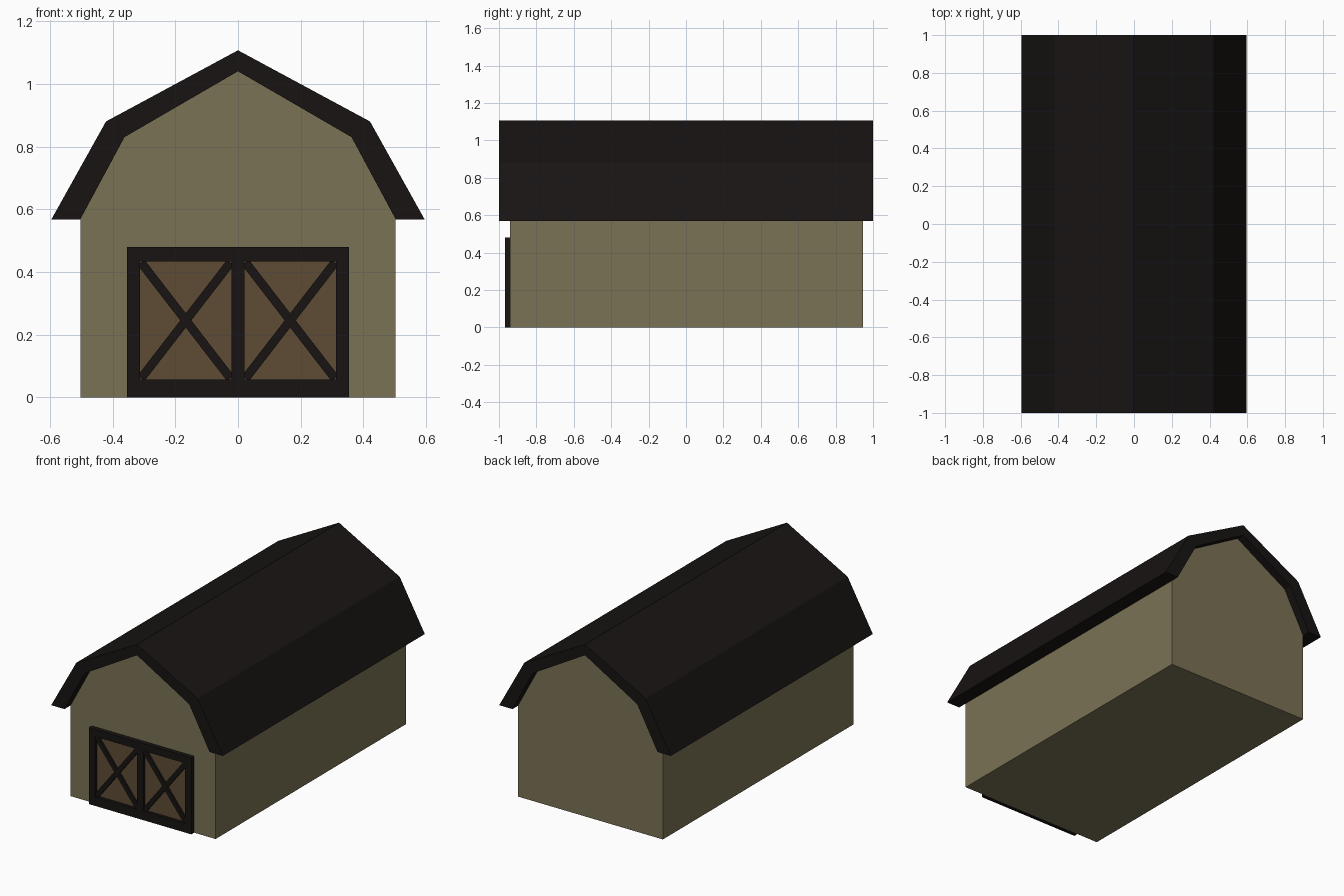
import bpy, bmesh, math
from mathutils import Matrix

if "Cube" in bpy.data.objects:
    bpy.data.objects.remove(bpy.data.objects["Cube"])


def material(name, rgb):
    m = bpy.data.materials.new(name)
    m.diffuse_color = (*rgb, 1)
    m.use_nodes = True
    m.node_tree.nodes["Principled BSDF"].inputs["Base Color"].default_value = m.diffuse_color
    return m


WALL = material("olive_wall", (0.195, 0.168, 0.089))
DARK = material("dark_trim", (0.009, 0.007, 0.0065))
WOOD = material("brown_wood", (0.112, 0.072, 0.037))


def finish(bm, name, mat):
    bmesh.ops.recalc_face_normals(bm, faces=bm.faces)
    me = bpy.data.meshes.new(name)
    bm.to_mesh(me)
    bm.free()
    me.materials.append(mat)
    ob = bpy.data.objects.new(name, me)
    bpy.context.collection.objects.link(ob)
    return ob


def extrude_profile(name, pts, y0, y1, mat):
    """Closed x-z profile swept along y."""
    bm = bmesh.new()
    face = bm.faces.new([bm.verts.new((x, y0, z)) for x, z in pts])
    ext = bmesh.ops.extrude_face_region(bm, geom=[face])
    verts = [v for v in ext["geom"] if isinstance(v, bmesh.types.BMVert)]
    bmesh.ops.translate(bm, verts=verts, vec=(0, y1 - y0, 0))
    return finish(bm, name, mat)


def box(name, x0, x1, y0, y1, z0, z1, mat, angle=0):
    """Box by its limits, turned about y through its own centre."""
    bm = bmesh.new()
    bmesh.ops.create_cube(bm, size=1, matrix=Matrix.Diagonal((x1 - x0, y1 - y0, z1 - z0, 1)))
    ob = finish(bm, name, mat)
    ob.location = ((x0 + x1) / 2, (y0 + y1) / 2, (z0 + z1) / 2)
    ob.rotation_euler.y = angle
    return ob


def mirrored(half):
    """Left-to-right outline from a right half that ends on x = 0."""
    return [(-x, z) for x, z in half[:-1]] + half[::-1]


# Gambrel outlines
outer = mirrored([(0.595, 0.568), (0.421, 0.88), (0, 1.107)])
inner = mirrored([(0.503, 0.568), (0.362, 0.83), (0, 1.04)])

# Barn body and roof shell
extrude_profile("barn_body", [(-0.503, 0)] + inner + [(0.503, 0)], -0.94, 0.947, WALL)
extrude_profile("roof", outer + inner[::-1], -1, 1, DARK)

# Door frame: stiles and rails
FRONT, BACK = -0.968, -0.94
X_IN, X_MID, X_OUT = 0.021, 0.312, 0.354
Z_LOW, Z_HIGH, Z_TOP = 0.057, 0.434, 0.48
box("door_centre_stile", -X_IN, X_IN, FRONT, BACK, Z_LOW, Z_HIGH, DARK)
box("door_bottom_rail", -X_OUT, X_OUT, FRONT, BACK, 0, Z_LOW, DARK)
box("door_top_rail", -X_OUT, X_OUT, FRONT, BACK, Z_HIGH, Z_TOP, DARK)

# Each door leaf: outer stile, recessed panel and cross braces
w, h = X_MID - X_IN, Z_HIGH - Z_LOW
length, tilt = math.hypot(w, h) - 0.01, math.atan2(w, h)
cz = (Z_LOW + Z_HIGH) / 2
for side, s in (("left", -1), ("right", 1)):
    cx = s * (X_IN + X_MID) / 2
    sx = s * (X_MID + X_OUT) / 2
    sw = (X_OUT - X_MID) / 2
    box(f"door_stile_{side}", sx - sw, sx + sw, FRONT, BACK, Z_LOW, Z_HIGH, DARK)
    box(f"door_panel_{side}", cx - w / 2, cx + w / 2, -0.95, BACK, Z_LOW, Z_HIGH, WOOD)
    for label, t in (("rising", 1), ("falling", -1)):
        box(f"door_brace_{side}_{label}", cx - 0.014, cx + 0.014, -0.963, -0.945,
            cz - length / 2, cz + length / 2, DARK, t * tilt)
